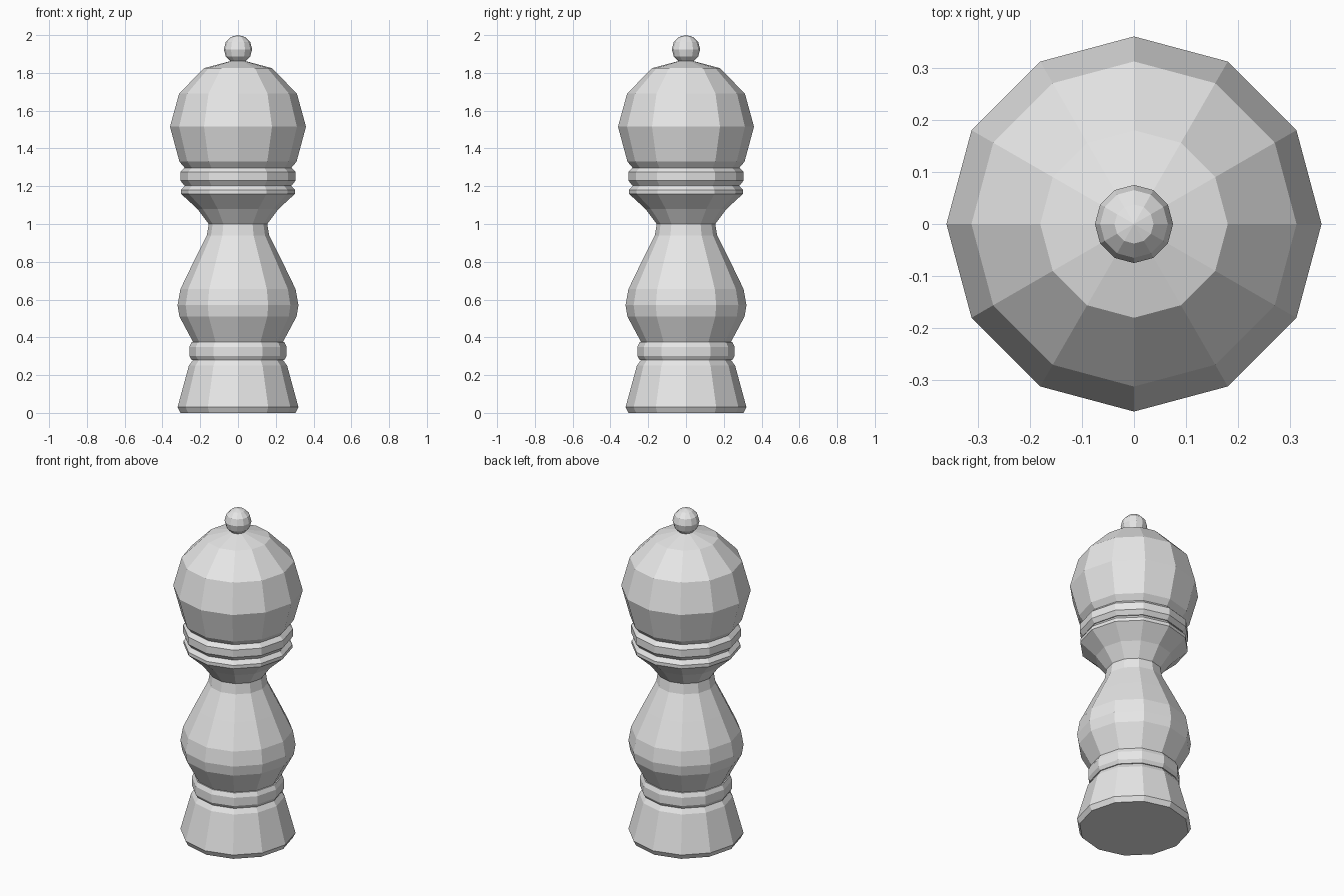
import bpy
import bmesh
import math

cube = bpy.data.objects.get("Cube")
if cube:
    bpy.data.objects.remove(cube, do_unlink=True)

SIDES = 12

# Single plain grey
grey = bpy.data.materials.new("light_grey")
grey.use_nodes = True
colour = (0.8, 0.8, 0.8, 1)
grey.diffuse_color = colour
grey.node_tree.nodes["Principled BSDF"].inputs["Base Color"].default_value = colour


def finish(name, bm):
    bmesh.ops.recalc_face_normals(bm, faces=bm.faces)
    mesh = bpy.data.meshes.new(name)
    bm.to_mesh(mesh)
    bm.free()
    mesh.materials.append(grey)
    obj = bpy.data.objects.new(name, mesh)
    bpy.context.collection.objects.link(obj)
    return obj


def turned(name, profile):
    """Turn a (radius, height) profile into a capped, faceted solid."""
    bm = bmesh.new()
    rings = []
    for r, z in profile:
        angles = [math.tau * i / SIDES for i in range(SIDES)]
        rings.append([bm.verts.new((r * math.cos(a), r * math.sin(a), z)) for a in angles])
    for low, high in zip(rings, rings[1:]):
        for i in range(SIDES):
            j = (i + 1) % SIDES
            bm.faces.new((low[i], low[j], high[j], high[i]))
    bm.faces.new(rings[0])
    bm.faces.new(rings[-1])
    return finish(name, bm)


# Flared foot with a small bevel at the floor
turned("foot", [(0.305, 0), (0.32, 0.03), (0.26, 0.25), (0.235, 0.285)])

# Ring between foot and body
turned("lower_ring", [(0.245, 0.28), (0.257, 0.30), (0.257, 0.35), (0.245, 0.375)])

# Bulging body, narrow waist and flared collar
turned("body", [(0.235, 0.37), (0.31, 0.51), (0.32, 0.57), (0.305, 0.655),
                (0.235, 0.80), (0.165, 0.94), (0.155, 1.00), (0.215, 1.08),
                (0.302, 1.16), (0.302, 1.18), (0.275, 1.21)])

# Ring under the head
turned("upper_ring", [(0.285, 1.205), (0.305, 1.23), (0.305, 1.275), (0.28, 1.30)])

# Domed head
turned("head", [(0.28, 1.295), (0.31, 1.33), (0.36, 1.515), (0.312, 1.69),
                (0.18, 1.825), (0.03, 1.865)])

# Round knob on top
bm = bmesh.new()
bmesh.ops.create_uvsphere(bm, u_segments=SIDES, v_segments=6, radius=0.075)
knob = finish("knob", bm)
knob.location.z = 1.925
